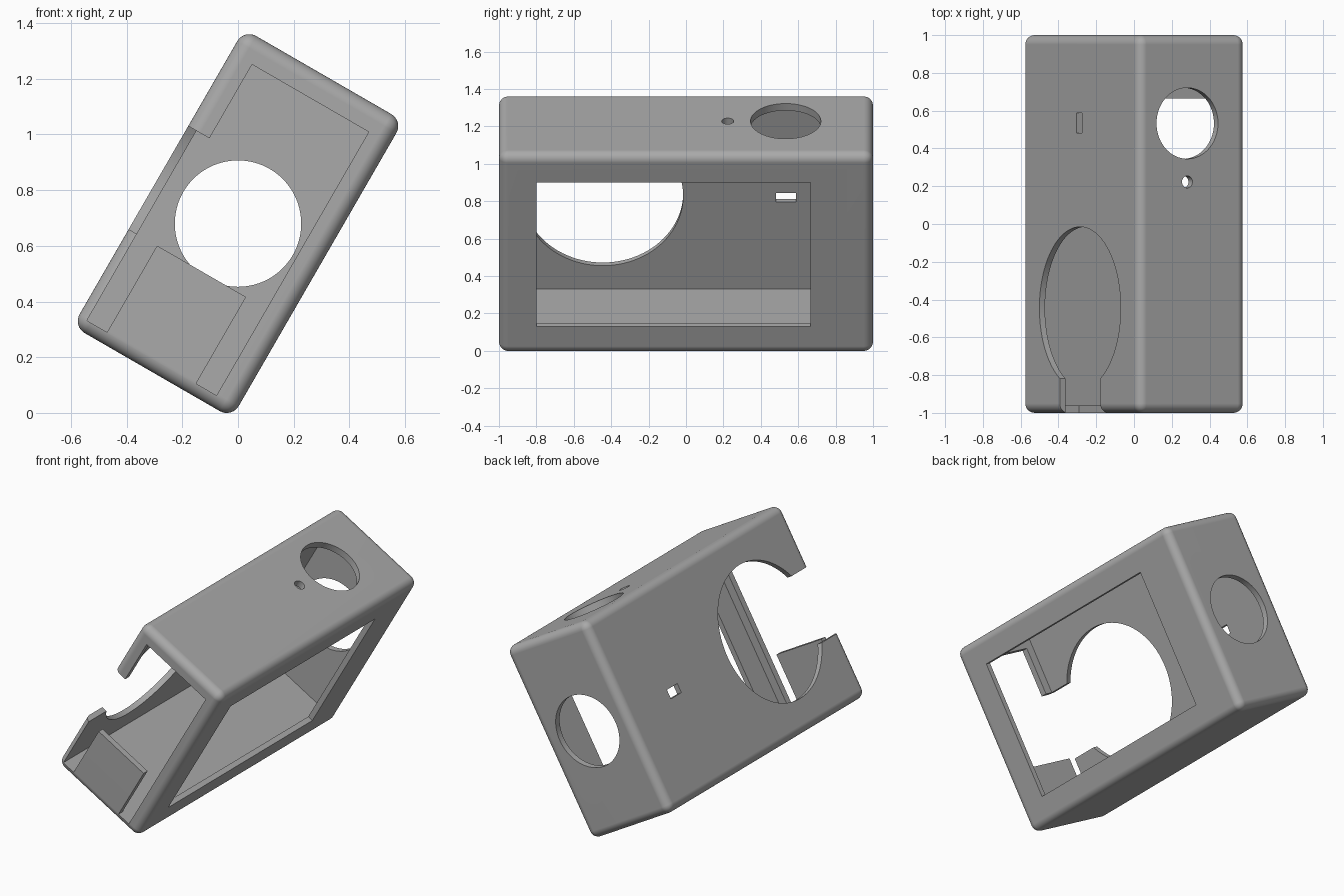
import bpy, bmesh, math
from mathutils import Matrix, Vector

default = bpy.data.objects.get("Cube")
if default:
    bpy.data.objects.remove(default, do_unlink=True)

# Main sizes: half width (x), half height (z), with y running front to back
HALF_W, HALF_H, ROUND = 0.33, 0.616, 0.05
IN_W, IN_H, IN_Y = 0.296, 0.573, 0.96
LIP_W, LIP_H = 0.242, 0.52
NOTCH = 0.214

grey = bpy.data.materials.new("plain grey")
grey.use_nodes = True
grey.diffuse_color = (0.4, 0.4, 0.4, 1)
grey.node_tree.nodes["Principled BSDF"].inputs["Base Color"].default_value = (0.4, 0.4, 0.4, 1)


def finish(name, bm):
    bmesh.ops.recalc_face_normals(bm, faces=bm.faces)
    mesh = bpy.data.meshes.new(name)
    bm.to_mesh(mesh)
    bm.free()
    mesh.materials.append(grey)
    obj = bpy.data.objects.new(name, mesh)
    bpy.context.collection.objects.link(obj)
    return obj


def box(name, low, high):
    bm = bmesh.new()
    low, high = Vector(low), Vector(high)
    place = Matrix.Translation((low + high) / 2) @ Matrix.Diagonal((*(high - low), 1))
    bmesh.ops.create_cube(bm, size=1, matrix=place)
    return finish(name, bm)


def cylinder(name, centre, axis, radius, depth=0.3):
    bm = bmesh.new()
    turn = Vector((0, 0, 1)).rotation_difference(Vector(axis)).to_matrix().to_4x4()
    bmesh.ops.create_cone(bm, cap_ends=True, segments=96, radius1=radius, radius2=radius,
                          depth=depth, matrix=Matrix.Translation(centre) @ turn)
    return finish(name, bm)


def prism(name, outline, y0, y1):
    bm = bmesh.new()
    face = bm.faces.new([bm.verts.new((x, y0, z)) for x, z in outline])
    side = bmesh.ops.extrude_face_region(bm, geom=[face])["geom"]
    bmesh.ops.translate(bm, vec=(0, y1 - y0, 0),
                        verts=[v for v in side if isinstance(v, bmesh.types.BMVert)])
    return finish(name, bm)


# Rounded outer case
case = box("case_shell", (-HALF_W, -1, -HALF_H), (HALF_W, 1, HALF_H))
bevel = case.modifiers.new("rounded edges", 'BEVEL')
bevel.width, bevel.segments, bevel.limit_method = ROUND, 8, 'NONE'

# Front opening, running around the upright front tab
TAB_LEFT, TAB_RIGHT, TAB_TOP = -0.212, 0.157, -NOTCH
front_outline = [
    (LIP_W, LIP_H), (-LIP_W, LIP_H), (-LIP_W, NOTCH), (-IN_W, NOTCH),
    (-IN_W, -IN_H), (TAB_LEFT, -IN_H), (TAB_LEFT, TAB_TOP),
    (TAB_RIGHT, TAB_TOP), (TAB_RIGHT, -IN_H), (LIP_W, -IN_H),
]

cutters = [
    box("cavity", (-IN_W, -IN_Y, -IN_H), (IN_W, IN_Y, IN_H)),
    prism("front_opening", front_outline, -1.1, -0.9),
    box("side_window", (0.2, -0.8, -0.445), (0.5, 0.665, 0.445)),
    cylinder("big_side_hole", (-0.36, -0.445, 0), (1, 0, 0), 0.43, 0.2),
    box("side_notch", (-0.5, -1.1, -NOTCH), (-0.24, -0.6, NOTCH)),
    box("side_slot", (-0.5, 0.482, -0.038), (-0.2, 0.588, 0.02)),
    cylinder("back_hole", (0, 1, 0), (0, 1, 0), 0.227),
    cylinder("top_hole", (-0.03, 0.533, HALF_H), (0, 0, 1), 0.188),
    cylinder("small_top_hole", (-0.03, 0.223, HALF_H), (0, 0, 1), 0.032),
]
for cutter in cutters:
    cutter.hide_render = True
    cut = case.modifiers.new(cutter.name, 'BOOLEAN')
    cut.operation, cut.solver, cut.object = 'DIFFERENCE', 'EXACT', cutter

# Apply the cuts, then drop the cutters
bpy.context.view_layer.update()
done = case.evaluated_get(bpy.context.evaluated_depsgraph_get())
result = bpy.data.meshes.new_from_object(done)
case.modifiers.clear()
case.data = result
result.materials.clear()
result.materials.append(grey)
for cutter in cutters:
    bpy.data.objects.remove(cutter, do_unlink=True)

# Smooth the rounded edges, keep flat walls flat
bpy.ops.object.select_all(action='DESELECT')
case.select_set(True)
bpy.context.view_layer.objects.active = case
bpy.ops.object.shade_smooth_by_angle(angle=math.radians(30))
weighted = case.modifiers.new("flat walls", 'WEIGHTED_NORMAL')
weighted.keep_sharp = True

# Tilt the case onto one long edge
case.rotation_euler = (0, math.radians(30), 0)
case.location = (0, 0, 0.68)
